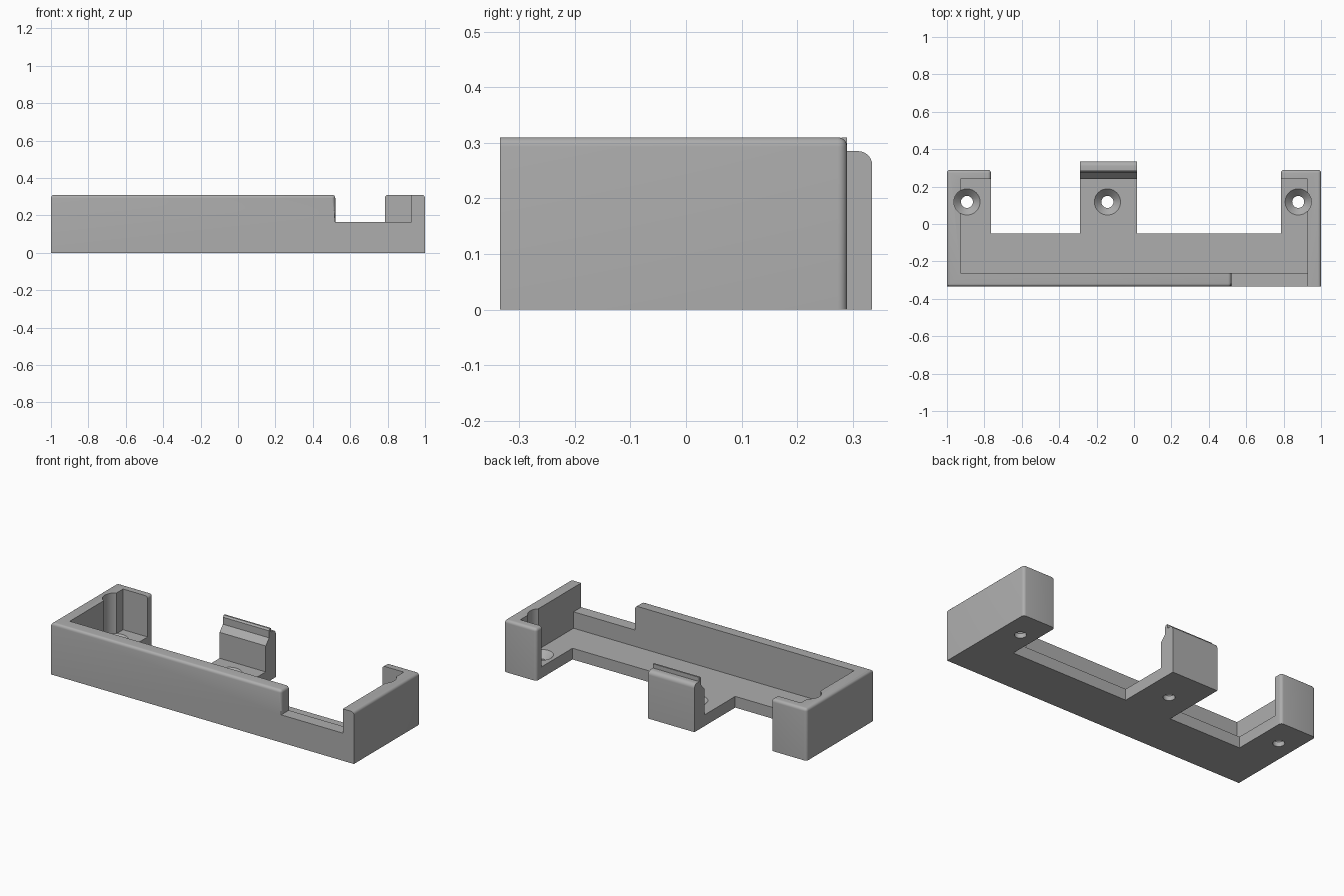
import bpy, bmesh, math

old = bpy.data.objects.get("Cube")
if old:
    bpy.data.objects.remove(old, do_unlink=True)

# Single plastic colour
grey = bpy.data.materials.new("plain_grey")
grey.use_nodes = True
colour = (0.42, 0.42, 0.42, 1)
grey.diffuse_color = colour
grey.node_tree.nodes["Principled BSDF"].inputs["Base Color"].default_value = colour


def add_object(name, bm):
    bmesh.ops.recalc_face_normals(bm, faces=bm.faces)
    mesh = bpy.data.meshes.new(name)
    bm.to_mesh(mesh)
    bm.free()
    mesh.materials.append(grey)
    obj = bpy.data.objects.new(name, mesh)
    bpy.context.collection.objects.link(obj)
    return obj


def box(name, x, y, z):
    bm = bmesh.new()
    bmesh.ops.create_cube(bm, size=1)
    for v in bm.verts:
        v.co = [r[0] if c < 0 else r[1] for c, r in zip(v.co, (x, y, z))]
    return add_object(name, bm)


def combine(target, tool, operation="DIFFERENCE"):
    mod = target.modifiers.new("combine", "BOOLEAN")
    mod.operation = operation
    mod.solver = "EXACT"
    mod.object = tool
    bpy.context.view_layer.objects.active = target
    bpy.ops.object.modifier_apply(modifier=mod.name)
    bpy.data.objects.remove(tool, do_unlink=True)


# Main dimensions
FRONT, BACK, TOP, FLOOR = -0.335, 0.29, 0.31, 0.067
IN_X, IN_FRONT, IN_BACK = 0.927, -0.263, 0.24
POST_R, POST_L = -0.765, 0.785
TAB = (-0.29, 0.015)
NOTCH_X, NOTCH_Z = 0.52, 0.165

# Tray: block minus cavity, back openings and front notch
tray = box("tray", (-1, 1), (FRONT, BACK), (0, TOP))
cuts = [
    ((-IN_X, IN_X), (IN_FRONT, IN_BACK), (FLOOR, 1)),
    ((POST_R, TAB[0]), (-0.05, 1), (-1, 1)),
    ((TAB[1], POST_L), (-0.05, 1), (-1, 1)),
    ((TAB[0] - 0.1, TAB[1] + 0.1), (IN_BACK, 1), (-1, 1)),
    ((NOTCH_X, IN_X), (-1, IN_FRONT + 0.1), (NOTCH_Z, 1)),
]
for c in cuts:
    combine(tray, box("cutter", *c))


# Rounded outer edges of the walls and posts
def near(a, b):
    return abs(a - b) < 0.002


def rounded(edge):
    a, b = (v.co for v in edge.verts)
    m = (a + b) / 2
    both = lambda i, value: near(a[i], value) and near(b[i], value)
    if both(2, TOP):
        return (both(0, 1) or both(0, -1) or both(1, BACK)
                or (both(1, FRONT) and m.x < NOTCH_X)
                or any(both(0, x) for x in (POST_R, POST_L, NOTCH_X)))
    if near(a.x, b.x) and near(a.y, b.y):
        return near(a.y, BACK) or (near(a.x, NOTCH_X) and near(a.y, FRONT))
    return False


bm = bmesh.new()
bm.from_mesh(tray.data)
bmesh.ops.remove_doubles(bm, verts=bm.verts, dist=0.0005)
bmesh.ops.dissolve_limit(bm, angle_limit=0.01, verts=bm.verts, edges=bm.edges)
bmesh.ops.bevel(bm, geom=[e for e in bm.edges if rounded(e)], offset=0.017,
                offset_type="OFFSET", segments=5, profile=0.5, affect="EDGES")
bm.to_mesh(tray.data)
bm.free()

# Snap clip: side profile extruded across the middle tab
profile = [(IN_BACK, 0), (IN_BACK, 0.222), (0.272, 0.258), (0.272, 0.3),
           (0.28, TOP), (BACK, TOP), (BACK, 0.285)]
R = 0.025
for i in range(7):
    t = math.pi / 2 * (1 - i / 6)
    profile.append((0.335 - R + R * math.cos(t), 0.285 - R + R * math.sin(t)))
profile.append((0.335, 0))
bm = bmesh.new()
face = bm.faces.new([bm.verts.new((TAB[0], y, z)) for y, z in profile])
ext = bmesh.ops.extrude_face_region(bm, geom=[face])
bmesh.ops.translate(bm, vec=(TAB[1] - TAB[0], 0, 0),
                    verts=[g for g in ext["geom"] if isinstance(g, bmesh.types.BMVert)])
combine(tray, add_object("clip", bm), "UNION")


# Countersunk screw holes with driver clearance above
def screw_cutter(x, y, sides=40):
    bm = bmesh.new()
    rings = []
    for r, z in ((0.032, -0.1), (0.032, 0.028), (0.07, FLOOR), (0.07, 0.5)):
        rings.append([bm.verts.new((x + r * math.cos(math.tau * i / sides),
                                    y + r * math.sin(math.tau * i / sides), z))
                      for i in range(sides)])
    for low, high in zip(rings, rings[1:]):
        for i in range(sides):
            j = (i + 1) % sides
            bm.faces.new((low[i], low[j], high[j], high[i]))
    bm.faces.new(rings[0])
    bm.faces.new(rings[-1])
    return add_object("screw_cutter", bm)


for x in (-0.893, -0.142, 0.878):
    combine(tray, screw_cutter(x, 0.118))

# Smooth rounds, sharp corners
bpy.ops.object.select_all(action="DESELECT")
tray.select_set(True)
bpy.context.view_layer.objects.active = tray
bpy.ops.object.shade_smooth_by_angle(angle=math.radians(30))
